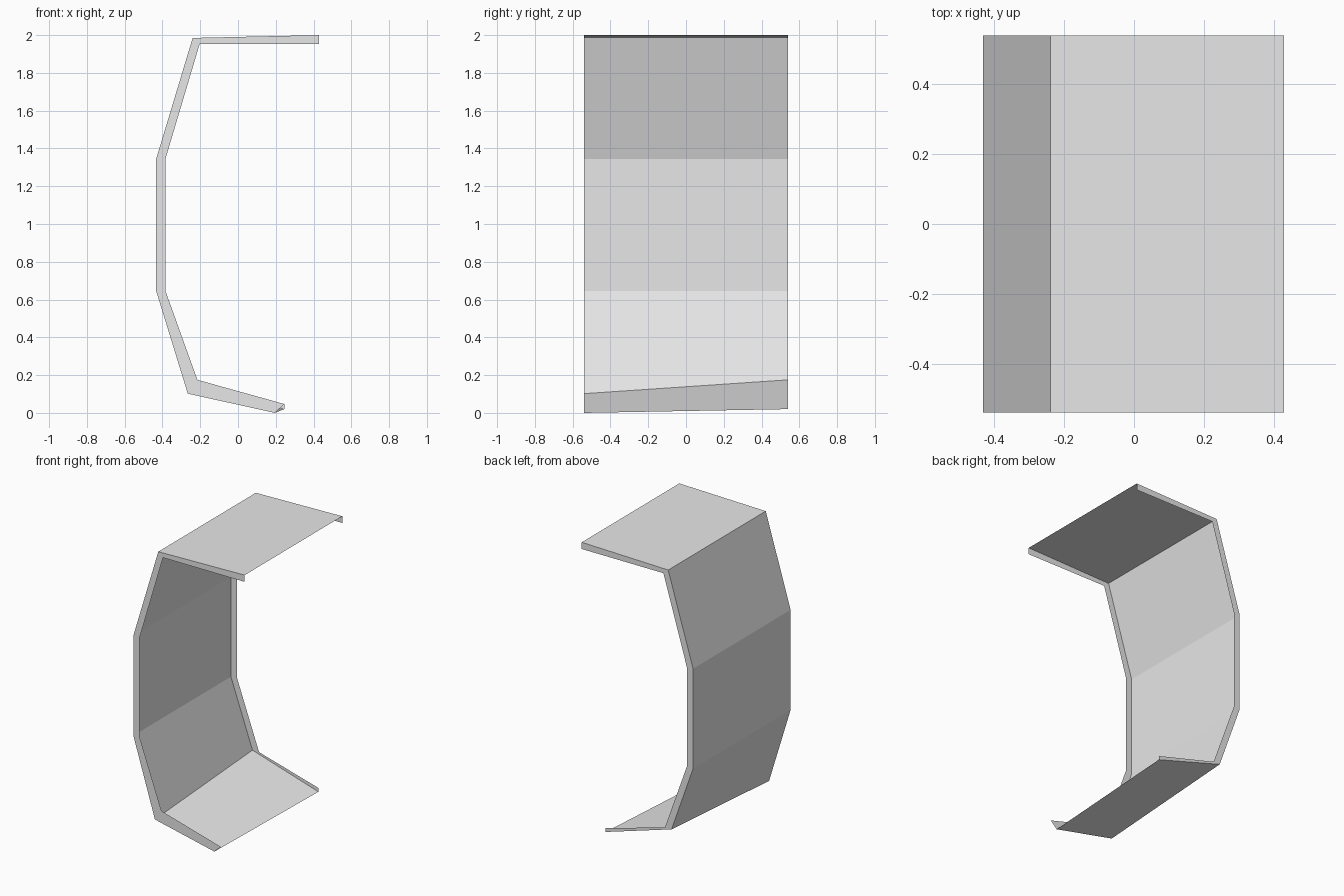
import bpy
import bmesh

cube = bpy.data.objects.get("Cube")
if cube:
    bpy.data.objects.remove(cube)

HALF = 0.54

grey = bpy.data.materials.new("light_grey")
grey.use_nodes = True
grey.diffuse_color = (0.8, 0.8, 0.8, 1)
grey.node_tree.nodes["Principled BSDF"].inputs["Base Color"].default_value = (0.8, 0.8, 0.8, 1)


def strip(name, row_a, row_b):
    """Thin sheet of quads bridging two rows of points."""
    bm = bmesh.new()
    a = [bm.verts.new(p) for p in row_a]
    b = [bm.verts.new(p) for p in row_b]
    for i in range(len(a) - 1):
        bm.faces.new((a[i], a[i + 1], b[i + 1], b[i]))
    mesh = bpy.data.meshes.new(name)
    bm.to_mesh(mesh)
    bm.free()
    mesh.materials.append(grey)
    obj = bpy.data.objects.new(name, mesh)
    bpy.context.collection.objects.link(obj)
    return obj


def at_y(profile, y):
    return [(x, y, z) for x, z in profile]


# Profiles in x and z, from the top lip down to the bottom lip
upper = [(0.43, 2.0), (-0.24, 1.985), (-0.433, 1.345), (-0.433, 0.645)]
outer_front = upper + [(-0.266, 0.102), (0.195, 0.0)]
outer_back = upper + [(-0.266, 0.175), (0.245, 0.02)]
inner = [(0.43, 1.953), (-0.203, 1.953), (-0.385, 1.342),
         (-0.385, 0.648), (-0.215, 0.175), (0.245, 0.047)]

# Folded outer sheet, its bottom lip slightly twisted
strip("folded_panel", at_y(outer_back, HALF), at_y(outer_front, -HALF))

# Narrow flanges closing the two ends
strip("front_flange", at_y(outer_front, -HALF), at_y(inner, -HALF))
strip("back_flange", at_y(inner, HALF), at_y(outer_back, HALF))
